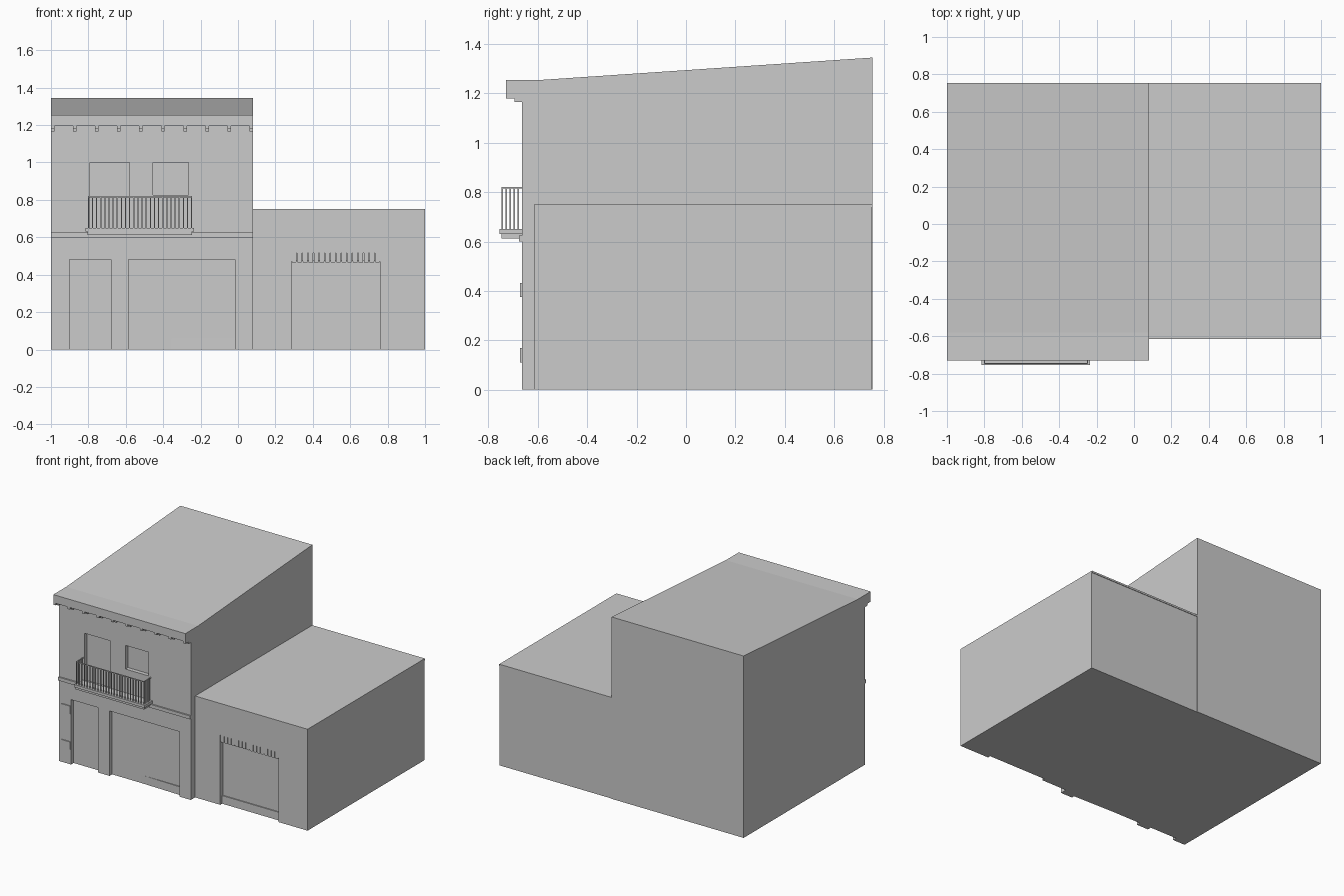
import bpy, bmesh, math

if "Cube" in bpy.data.objects:
    bpy.data.objects.remove(bpy.data.objects["Cube"])

mat = bpy.data.materials.new("plaster grey")
mat.diffuse_color = (0.6, 0.6, 0.6, 1)
mat.use_nodes = True
mat.node_tree.nodes["Principled BSDF"].inputs["Base Color"].default_value = mat.diffuse_color


def finish(name, bm):
    bmesh.ops.recalc_face_normals(bm, faces=bm.faces[:])
    me = bpy.data.meshes.new(name)
    bm.to_mesh(me)
    bm.free()
    me.materials.append(mat)
    ob = bpy.data.objects.new(name, me)
    bpy.context.collection.objects.link(ob)
    return ob


def add_prism(bm, pts, axis, a, b):
    """Extrude a 2D profile along x (pts = y,z), y (pts = x,z) or z (pts = x,y)."""
    place = {"x": lambda p, t: (t, p[0], p[1]),
             "y": lambda p, t: (p[0], t, p[1]),
             "z": lambda p, t: (p[0], p[1], t)}[axis]
    f = bm.faces.new([bm.verts.new(place(p, a)) for p in pts])
    ext = bmesh.ops.extrude_face_region(bm, geom=[f])["geom"]
    d = place((0, 0), b - a)
    bmesh.ops.translate(bm, vec=d, verts=[v for v in ext if isinstance(v, bmesh.types.BMVert)])
    if f.is_valid and not any(len(e.link_faces) == 2 for e in f.edges):
        bm.faces.new([bm.verts.new(place(p, a)) for p in pts])


def add_box(bm, x0, x1, y0, y1, z0, z1):
    v = [bm.verts.new((x, y, z)) for x in (x0, x1) for y in (y0, y1) for z in (z0, z1)]
    for q in ((0, 1, 3, 2), (4, 6, 7, 5), (0, 4, 5, 1), (2, 3, 7, 6), (0, 2, 6, 4), (1, 5, 7, 3)):
        bm.faces.new([v[i] for i in q])


def boxes(name, items):
    bm = bmesh.new()
    for b in items:
        add_box(bm, *b)
    return finish(name, bm)


def prisms(name, profiles, axis, spans):
    bm = bmesh.new()
    for pts, (a, b) in zip(profiles, spans):
        add_prism(bm, pts, axis, a, b)
    return finish(name, bm)


def cut(ob, items):
    cutter = boxes("opening_cutter", items)
    cutter.hide_render = True
    m = ob.modifiers.new("openings", "BOOLEAN")
    m.object, m.operation, m.solver = cutter, "DIFFERENCE", "EXACT"
    bpy.context.view_layer.objects.active = ob
    bpy.ops.object.modifier_apply(modifier=m.name)
    bpy.data.objects.remove(cutter)


F, R, D = -0.665, -0.615, 0.03   # main front, annex front, recess depth

# Two-storey house with sloping roof and front cornice
house = prisms("house_body", [[(F, 0), (0.755, 0), (0.755, 1.345), (-0.58, 1.255),
                               (-0.73, 1.255), (-0.73, 1.195), (F, 1.195)]], "x", [(-1, 0.08)])
cut(house, [(-0.90, -0.68, -0.9, F + D, -0.1, 0.48),     # door
            (-0.585, -0.015, -0.9, F + D, -0.1, 0.48),   # shop front
            (-0.79, -0.58, -0.9, F + D, 0.64, 1.0),      # balcony door
            (-0.455, -0.265, -0.9, F + D, 0.825, 1.0)])  # window

# One-storey annex with garage opening, roof edge just past the back wall
annex = boxes("annex_body", [(0.08, 1, R, 0.751, 0, 0.75)])
cut(annex, [(0.285, 0.76, -0.9, R + D, -0.1, 0.515)])
boxes("annex_roof_edge", [(0.08, 1, 0.751, 0.755, 0.737, 0.75)])

# Stepped brackets under the cornice
n = 10
xs = [-0.991 + i * (1.062 / (n - 1)) for i in range(n)]
step = [(F, 1.165), (F, 1.195), (-0.73, 1.195), (-0.73, 1.18), (-0.695, 1.18), (-0.695, 1.165)]
prisms("cornice_brackets", [step] * n, "x", [(x - 0.009, x + 0.009) for x in xs])

# Storey band and thin wall plates
boxes("storey_band", [(-1, 0.08, F - 0.011, F, 0.60, 0.625)])
boxes("wall_plates", [(-0.975, -0.905, F - 0.007, F, z, z + 0.058) for z in (0.11, 0.375)])

# Balcony floor in two steps
boxes("balcony_floor", [(-0.815, -0.235, -0.755, F, 0.63, 0.65),
                        (-0.805, -0.245, -0.747, F, 0.613, 0.63)])

# Balcony railing: top rails, front bars, side bars
x0, x1, yf, t = -0.80, -0.248, -0.745, 0.003
rail = [(x0 - t, x1 + t, yf - t, yf + t, 0.814, 0.82)]
rail += [(x - t, x + t, yf + t, F, 0.814, 0.82) for x in (x0, x1)]
rail += [(x - t, x + t, yf - t, yf + t, 0.65, 0.814)
         for x in (x0 + i * (x1 - x0) / 25 for i in range(26))]
rail += [(x - t, x + t, y - t, y + t, 0.65, 0.814)
         for x in (x0, x1) for y in (yf + i * 0.0165 for i in range(1, 5))]
boxes("balcony_railing", rail)

# Sill strips at the foot of the openings (the shop one tapers away)
boxes("garage_sill", [(0.285, 0.76, R + D - 0.008, R + D, 0, 0.06)])
prisms("shop_sill", [[(-0.355, F + D), (-0.015, F + D), (-0.015, F + D - 0.008)]], "z", [(0, 0.06)])

# Scalloped valance across the garage opening
k, w = 16, 0.475 / 16
tabs = []
for i in range(k):
    c, r = 0.285 + (i + 0.5) * w, w * 0.44
    tabs.append([(c - r, 0.515)] + [(c - r * math.cos(a), 0.471 - 0.009 * math.sin(a))
                 for a in (j * math.pi / 6 for j in range(7))] + [(c + r, 0.515)])
prisms("garage_valance", tabs, "y", [(R + 0.003, R + 0.015)] * k)
boxes("valance_backing", [(0.285, 0.76, R + 0.012, R + 0.018, 0.475, 0.515)])
